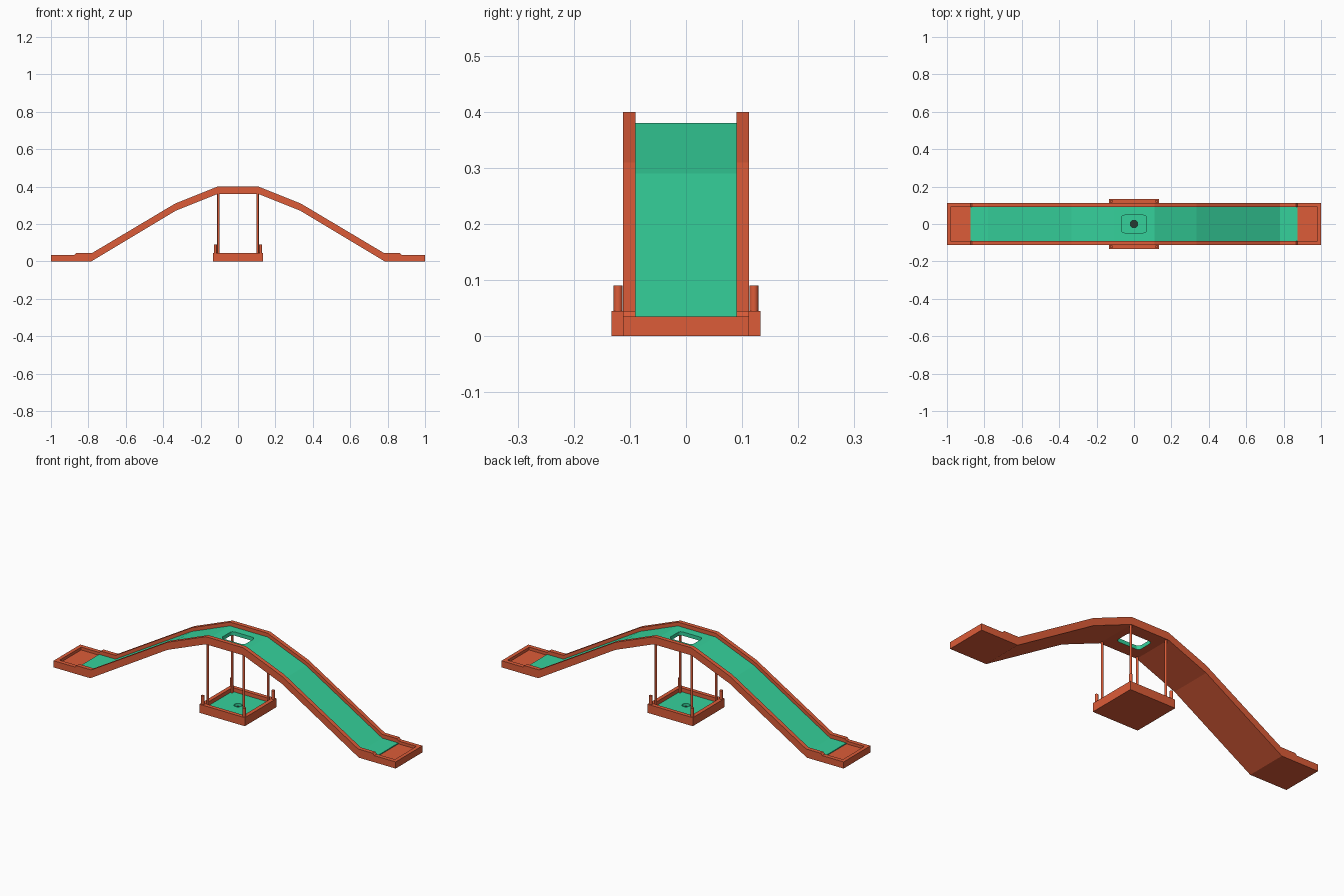
import bpy, bmesh
from math import cos, sin, pi, radians
from mathutils import Vector

if "Cube" in bpy.data.objects:
    bpy.data.objects.remove(bpy.data.objects["Cube"])


def material(name, color):
    m = bpy.data.materials.new(name)
    m.diffuse_color = (*color, 1)
    m.use_nodes = True
    m.node_tree.nodes["Principled BSDF"].inputs["Base Color"].default_value = m.diffuse_color
    return m


ORANGE = material("orange", (0.72, 0.107, 0.04))
GREEN = material("green", (0.036, 0.64, 0.33))
DARK = material("dark", (0.02, 0.04, 0.03))


def solid(name, loops, vec, mat, under=None):
    """Fill an outline (with optional hole loops) and extrude it along vec."""
    bm = bmesh.new()
    edges = []
    for loop in loops:
        vs = [bm.verts.new(p) for p in loop]
        edges += [bm.edges.new((vs[i - 1], vs[i])) for i in range(len(vs))]
    if len(loops) == 1:
        faces = [bm.faces.new(vs)]
    else:
        res = bmesh.ops.triangle_fill(bm, edges=edges, use_beauty=True)
        faces = [g for g in res["geom"] if isinstance(g, bmesh.types.BMFace)]
    ext = bmesh.ops.extrude_face_region(bm, geom=faces, use_keep_orig=True)
    bmesh.ops.translate(bm, vec=Vector(vec),
                        verts=[g for g in ext["geom"] if isinstance(g, bmesh.types.BMVert)])
    bmesh.ops.recalc_face_normals(bm, faces=bm.faces[:])
    bm.normal_update()
    me = bpy.data.meshes.new(name)
    me.materials.append(mat)
    if under:
        me.materials.append(under)
        for f in bm.faces:
            if f.normal.z < -0.5:
                f.material_index = 1
    bm.to_mesh(me)
    bm.free()
    ob = bpy.data.objects.new(name, me)
    bpy.context.collection.objects.link(ob)
    return ob


def rect(x0, x1, y0, y1, z):
    return [(x0, y0, z), (x1, y0, z), (x1, y1, z), (x0, y1, z)]


def rounded(hx, hy, r, z, n=4):
    pts = []
    for k, (sx, sy) in enumerate([(1, 1), (-1, 1), (-1, -1), (1, -1)]):
        for i in range(n + 1):
            a = pi / 2 * (k + i / n)
            pts.append((sx * (hx - r) + r * cos(a), sy * (hy - r) + r * sin(a), z))
    return pts


def circle(r, z, n=24):
    return [(r * cos(2 * pi * i / n), r * sin(2 * pi * i / n), z) for i in range(n)]


def cylinder(name, x, y, z0, z1, r, mat):
    bpy.ops.mesh.primitive_cylinder_add(vertices=16, radius=r, depth=z1 - z0,
                                        location=(x, y, (z0 + z1) / 2))
    ob = bpy.context.object
    ob.name = name
    ob.data.materials.append(mat)
    bpy.ops.object.shade_smooth_by_angle(angle=radians(40))


# Side rails following the humped profile
low = [(0.11, 0.36), (0.335, 0.27), (0.785, 0.0), (1.0, 0.0)]
high = [(1.0, 0.035), (0.875, 0.035), (0.865, 0.045), (0.78, 0.045),
        (0.335, 0.31), (0.11, 0.40)]
half = low + high
profile = half + [(-x, z) for x, z in reversed(half)]
for side, y in (("front", -0.112), ("back", 0.09)):
    solid(side + "_rail", [[(x, y, z) for x, z in profile]], (0, 0.022, 0), ORANGE)

# Sloping decks and recessed end trays
deck = [(0.11, 0.36), (0.335, 0.27), (0.785, 0.0), (0.875, 0.0),
        (0.875, 0.025), (0.78, 0.025), (0.335, 0.29), (0.11, 0.38)]
for side, s in (("left", -1), ("right", 1)):
    solid(side + "_deck", [[(s * x, -0.09, z) for x, z in deck]], (0, 0.18, 0), GREEN, ORANGE)
    a, b = sorted((s * 0.875, s * 0.98))
    solid(side + "_end_floor", [rect(a, b, -0.09, 0.09, 0)], (0, 0, 0.02), ORANGE)
    a, b = sorted((s * 0.98, s * 1.0))
    solid(side + "_end_rim", [rect(a, b, -0.09, 0.09, 0)], (0, 0, 0.035), ORANGE)

# Top deck with its drop opening
solid("top_deck", [rect(-0.11, 0.11, -0.09, 0.09, 0.36), rounded(0.068, 0.047, 0.018, 0.36)],
      (0, 0, 0.02), GREEN, ORANGE)

# Lower catch tray with turf and cup
solid("tray_rim", [rect(-0.133, 0.133, -0.133, 0.133, 0), rect(-0.112, 0.112, -0.112, 0.112, 0)],
      (0, 0, 0.045), ORANGE)
solid("tray_base", [rect(-0.112, 0.112, -0.112, 0.112, 0)], (0, 0, 0.008), ORANGE)
solid("tray_turf", [rect(-0.112, 0.112, -0.112, 0.112, 0.008), circle(0.02, 0.008)],
      (0, 0, 0.017), GREEN)
solid("cup_bottom", [circle(0.02, 0.008)], (0, 0, 0.002), DARK)

# Support posts and corner pegs
for sx in (-1, 1):
    for sy in (-1, 1):
        cylinder("support_post", sx * 0.105, sy * 0.101, 0.02, 0.37, 0.006, ORANGE)
        cylinder("corner_peg", sx * 0.121, sy * 0.121, 0.04, 0.09, 0.008, ORANGE)
